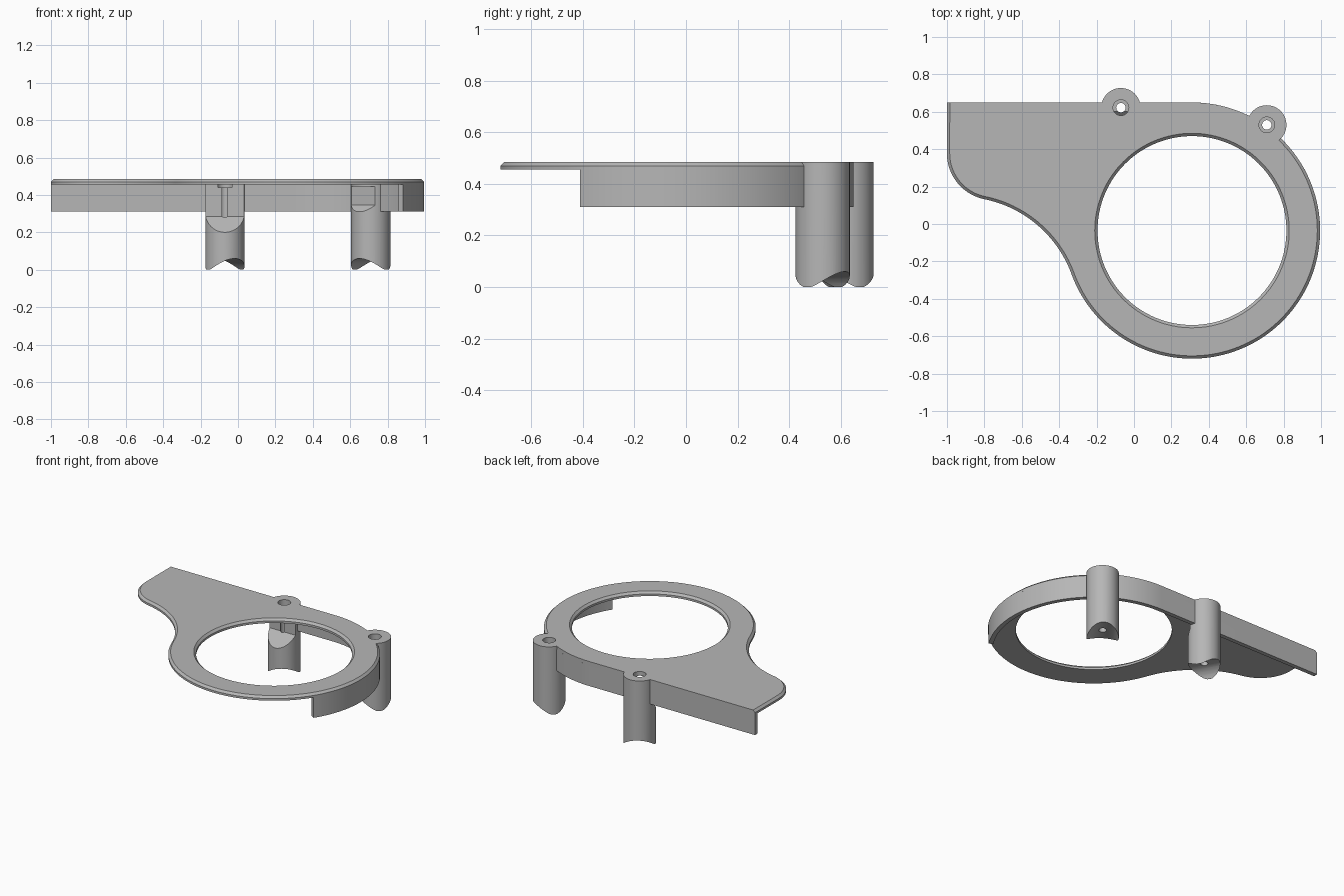
import bpy
import bmesh
from math import sin, cos, radians, pi
from mathutils import Vector, Matrix

if "Cube" in bpy.data.objects:
    bpy.data.objects.remove(bpy.data.objects["Cube"], do_unlink=True)

grey = bpy.data.materials.new("plain grey")
grey.use_nodes = True
grey.diffuse_color = (0.47, 0.47, 0.47, 1)
grey.node_tree.nodes["Principled BSDF"].inputs["Base Color"].default_value = grey.diffuse_color

RING = Vector((0.31, -0.035))
RADIUS = 0.685
BACK = RING.y + RADIUS
TOP, CHAMFER_Z, UNDER, SKIRT = 0.485, 0.47, 0.455, 0.31


def arc(centre, r, start, end, n):
    """Points on an arc, angles in degrees."""
    angles = [radians(start + (end - start) * i / n) for i in range(n + 1)]
    return [Vector((centre[0] + r * cos(a), centre[1] + r * sin(a))) for a in angles]


def loft(name, loops):
    """Closed solid through matching loops of 3D points."""
    bm = bmesh.new()
    rows = [[bm.verts.new(p) for p in loop] for loop in loops]
    n = len(rows[0])
    for low, high in zip(rows, rows[1:]):
        for i in range(n):
            j = (i + 1) % n
            bm.faces.new((low[i], low[j], high[j], high[i]))
    bm.faces.new(rows[0])
    bm.faces.new(rows[-1])
    bmesh.ops.recalc_face_normals(bm, faces=bm.faces)
    mesh = bpy.data.meshes.new(name)
    bm.to_mesh(mesh)
    bm.free()
    obj = bpy.data.objects.new(name, mesh)
    bpy.context.collection.objects.link(obj)
    mesh.materials.append(grey)
    return obj


def at_height(points, z):
    return [(p[0], p[1], z) for p in points]


def lathe(name, centre, profile, n=64):
    """Round solid from (radius, z) pairs."""
    return loft(name, [at_height(arc(centre, r, 0, 360 - 360 / n, n - 1), z) for r, z in profile])


def cut(target, cutter):
    mod = target.modifiers.new("cut", "BOOLEAN")
    mod.operation = "DIFFERENCE"
    mod.solver = "EXACT"
    mod.object = cutter
    bpy.ops.object.select_all(action="DESELECT")
    bpy.context.view_layer.objects.active = target
    target.select_set(True)
    bpy.ops.object.modifier_apply(modifier=mod.name)


def outline(d):
    """Plate outline, its front and sides drawn in by d; the back stays put."""
    bend = RING + (RADIUS + 0.63) * Vector((cos(radians(200)), sin(radians(200))))
    turn = radians(78.5)
    corner = bend + 0.88 * Vector((cos(turn), sin(turn)))
    pts = arc(RING, RADIUS, 90, 52, 12)
    pts += arc(RING, RADIUS - d, 50, -160, 80)
    pts += arc(bend, 0.63 + d, 20, 78.5, 24)[1:]
    pts += arc(corner, 0.25 - d, 258.5, 180, 20)[1:]
    return pts + [Vector((-1 + d, BACK))]


# Cover plate with chamfered rim and round opening
plate = loft("cover_plate", [at_height(outline(0), UNDER), at_height(outline(0), CHAMFER_Z),
                             at_height(outline(0.015), TOP)])
opening = lathe("opening_cutter", RING,
                [(0.505, 0.3), (0.505, CHAMFER_Z), (0.52, TOP), (0.52, 0.6)], 128)
cut(plate, opening)

# Skirt wall along the back and round the left side
thick = 0.03


def wall_path(d):
    return [Vector((-1, BACK - d))] + arc(RING, RADIUS - d, 90, -33.2, 56)


wall_loop = wall_path(0) + wall_path(thick)[::-1]
wall = loft("skirt_wall", [at_height(wall_loop, SKIRT), at_height(wall_loop, UNDER + 0.005)])

helpers = [opening]


def make_post(name, centre, inward, flat, flat_bottom, flat_top):
    """Screw post with a relieved inner face, a saddle foot and a stepped hole."""
    centre = Vector(centre)
    post = lathe(name, centre, [(0.105, 0), (0.105, TOP)])

    # Relief: flat inner face that slopes out to the full round below
    inward = Vector(inward).normalized()
    side = Vector((-inward.y, inward.x))
    profile = [(flat, flat_top), (flat, flat_bottom),
               (flat + 0.15, flat_bottom - 0.15), (flat + 0.15, flat_top)]
    relief = loft("relief_cutter", [
        [(*(centre + inward * u + side * s), z) for u, z in profile] for s in (-0.2, 0.2)])
    cut(post, relief)

    # Saddle: horizontal cylinder pointing at the ring centre
    radial = (centre - RING).normalized()
    across = Vector((-radial.y, radial.x))
    saddle = loft("saddle_cutter", [
        [(*(centre + radial * s + across * p.x), p.y) for p in arc((0, -0.06), 0.12, 0, 354.375, 63)]
        for s in (-0.2, 0.2)])
    cut(post, saddle)

    # Screw hole through every part it meets
    drill = lathe("drill_cutter", centre, [(0.025, -0.1), (0.025, 0.44), (0.042, 0.44), (0.042, 0.6)], 40)
    for part in (post, plate, wall):
        cut(part, drill)
    helpers.extend((relief, saddle, drill))
    return post


rear_post = make_post("rear_post", (-0.07, 0.622), (0, -1), 0.02, 0.285, UNDER)
side_centre = Vector((0.71, 0.53))
side_post = make_post("side_post", side_centre, RING - side_centre, 0.07, 0.345, 0.445)

for helper in helpers:
    bpy.data.objects.remove(helper, do_unlink=True)

# Smooth curves, sharp edges
bpy.ops.object.select_all(action="DESELECT")
for obj in (plate, wall, rear_post, side_post):
    obj.select_set(True)
bpy.context.view_layer.objects.active = plate
bpy.ops.object.shade_smooth_by_angle(angle=radians(25))
